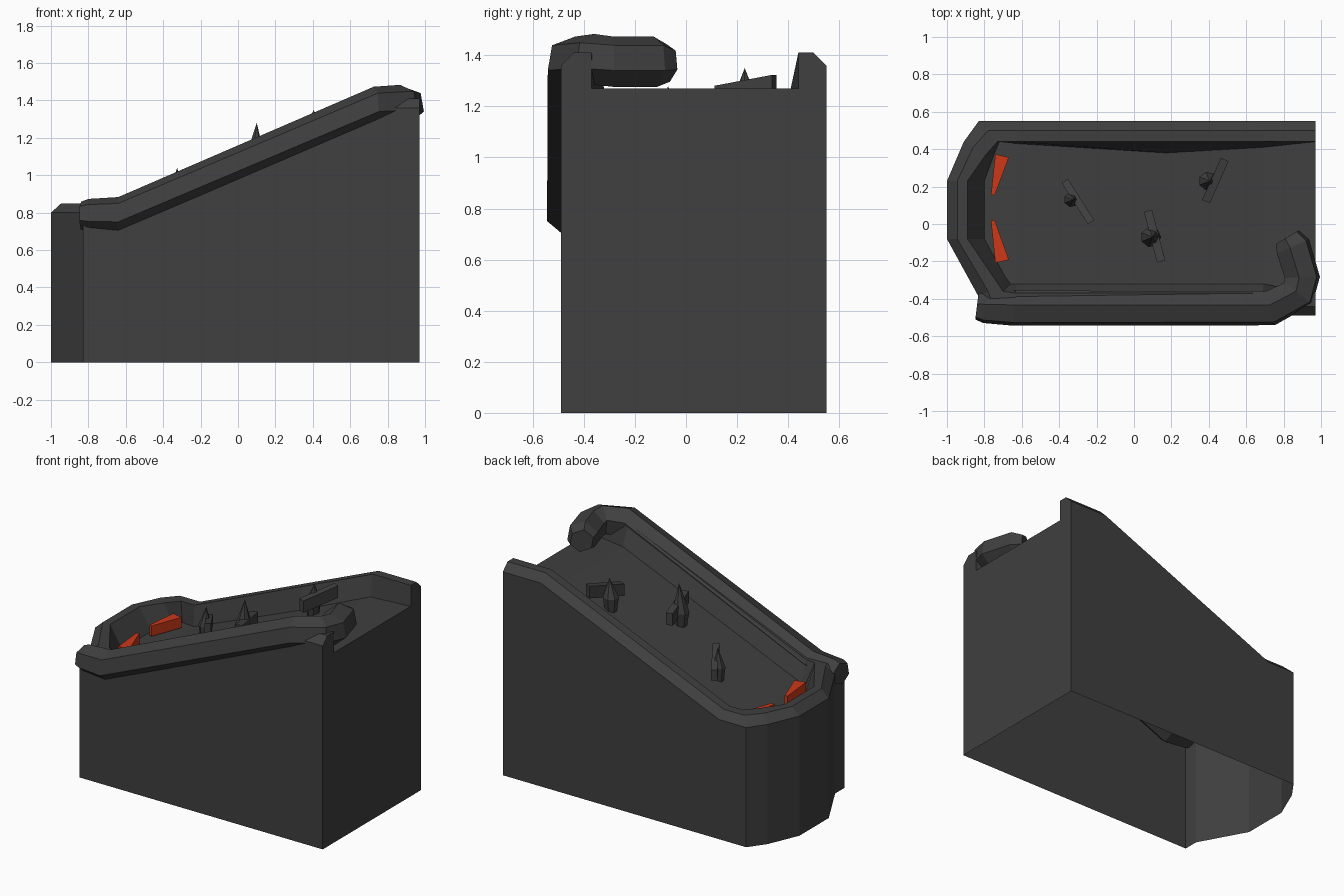
import bpy, math
from mathutils import Vector

if "Cube" in bpy.data.objects:
    bpy.data.objects.remove(bpy.data.objects["Cube"])


def material(name, color):
    m = bpy.data.materials.new(name)
    m.diffuse_color = color
    m.use_nodes = True
    m.node_tree.nodes["Principled BSDF"].inputs["Base Color"].default_value = m.diffuse_color
    return m


DARK = material("charcoal", (0.05, 0.05, 0.05, 1))
RED = material("red", (0.6, 0.04, 0.01, 1))


def make(name, verts, faces, mat=DARK):
    me = bpy.data.meshes.new(name)
    me.from_pydata([tuple(v) for v in verts], [], faces)
    me.materials.append(mat)
    me.update()
    ob = bpy.data.objects.new(name, me)
    bpy.context.collection.objects.link(ob)
    return ob


def edge_z(x):
    """Height of the cabinet's outer top edge: flat, ramp, flat."""
    t = min(max((x + 0.63) / 1.32, 0), 1)
    return 0.80 + 0.56 * t


def play_z(x):
    return edge_z(x) - 0.09


# Cabinet: outer wall, bevelled rim and sloped inner wall, all open at the right end
XS = (0.97, 0.69, 0.17, -0.63)


def ring(back, left, front):
    return ([(x, y) for x, y in zip(XS, back)] + left +
            [(x, y) for x, y in zip(XS[::-1], front)])


outer = ring([.55] * 4, [(-.83, .55), (-.91, .44), (-1, .23), (-1, -.08),
                         (-.83, -.39), (-.83, -.49)], [-.49] * 4)
rim_out = ring([.50] * 4, [(-.78, .50), (-.86, .41), (-.945, .23), (-.945, -.08),
                           (-.78, -.36), (-.76, -.42)], [-.44] * 4)
rim_in = ring([.44] * 4, [(-.73, .44), (-.80, .36), (-.89, .23), (-.89, -.08),
                          (-.72, -.33), (-.70, -.36)], [-.37] * 4)
foot = ring([.44, .41, .38, .43], [(-.72, .44), (-.745, .38), (-.80, .23), (-.80, -.08),
                                   (-.69, -.28), (-.66, -.32)], [-.32, -.32, -.32, -.37])
N = len(outer)
verts = [(x, y, 0) for x, y in outer]
verts += [(x, y, edge_z(x)) for x, y in outer]
verts += [(x, y, edge_z(o[0]) + 0.05) for (x, y), o in zip(rim_out, outer)]
verts += [(x, y, edge_z(o[0]) + 0.05) for (x, y), o in zip(rim_in, outer)]
verts += [(x, y, play_z(x)) for x, y in foot]
faces = [(r * N + i, r * N + i + 1, (r + 1) * N + i + 1, (r + 1) * N + i)[::-1]
         for r in range(4) for i in range(N - 1)]
# Playfield strips between back and front feet
f0 = 4 * N
faces += [(f0 + k, f0 + k + 1, f0 + N - 2 - k, f0 + N - 1 - k) for k in range(N // 2 - 1)]
# Right end panel (the underside stays open)
faces.append([(r + 1) * N - 1 for r in range(5)][::1] + [r * N for r in range(4, -1, -1)])
faces[-1] = faces[-1][::-1]
make("cabinet", verts, faces)

# Six-sided launch tube along the front edge, curling round at the high end
path = [(-.84, -.44, .785, .075), (-.80, -.445, .785, .09), (-.64, -.45, .785, .10),
        (.73, -.45, 1.375, .10), (.88, -.37, 1.385, .10), (.90, -.285, 1.375, .10),
        (.85, -.12, 1.375, .10), (.82, -.07, 1.37, .075)]
verts, faces = [], []
for i, (x, y, z, r) in enumerate(path):
    a, b = path[max(i - 1, 0)], path[min(i + 1, len(path) - 1)]
    d1 = Vector((x - a[0], y - a[1])).normalized()
    d2 = Vector((b[0] - x, b[1] - y)).normalized()
    d = (d1 + d2).normalized()
    side = Vector((-d.y, d.x, 0))
    for k in range(6):
        t = math.radians(20 + 60 * k)
        verts.append(Vector((x, y, z)) + side * r * math.cos(t) + Vector((0, 0, r * math.sin(t))))
for i in range(len(path) - 1):
    for k in range(6):
        n = (k + 1) % 6
        faces.append((i * 6 + k, i * 6 + n, i * 6 + 6 + n, i * 6 + 6 + k)[::-1])
last = 6 * (len(path) - 1)
faces += [tuple(range(6)), tuple(range(last + 5, last - 1, -1))]
make("launch_tube", verts, faces)


def bar(name, a, b, wa, wb, low, high, mat=DARK):
    """Tapered block from a to b, riding above the playfield."""
    d = (Vector(b) - Vector(a)).normalized()
    s = Vector((-d.y, d.x))
    v = []
    for p, w in ((Vector(a), wa), (Vector(b), wb)):
        for sign, h in ((-1, low), (1, low), (1, high), (-1, high)):
            q = p + s * sign * w / 2
            v.append((q.x, q.y, play_z(p.x) + h))
    make(name, v, [(0, 3, 2, 1), (4, 5, 6, 7), (0, 1, 5, 4), (1, 2, 6, 5),
                   (2, 3, 7, 6), (3, 0, 4, 7)], mat)


def spike(name, x, y, r, tip):
    """Pointed post standing on the playfield."""
    n = 7
    v = []
    for rr, h in ((r * .7, play_z(x) - .02), (r, play_z(x) + .08)):
        v += [(x + rr * math.cos(k * math.tau / n), y + rr * math.sin(k * math.tau / n), h)
              for k in range(n)]
    v.append((x + 0.01, y, tip))
    f = [(k, (k + 1) % n, n + (k + 1) % n, n + k) for k in range(n)]
    f += [(n + k, n + (k + 1) % n, 2 * n) for k in range(n)]
    make(name, v, f + [tuple(range(n - 1, -1, -1))])


# Posts with crossing bars
spike("post_left", -.335, .13, .04, 1.04)
spike("post_middle", .09, -.07, .055, 1.28)
spike("post_right", .395, .23, .05, 1.35)
bar("bar_left", (-.37, .23), (-.23, .01), .04, .04, .05, .12)
bar("bar_middle", (.075, .07), (.145, -.20), .045, .045, .05, .13)
bar("bar_right", (.385, .12), (.485, .345), .045, .045, .06, .14)

# Red flippers
bar("flipper_back", (-.705, .365), (-.755, .155), .075, .02, .01, .08, RED)
bar("flipper_front", (-.705, -.20), (-.755, .02), .075, .02, .01, .08, RED)
